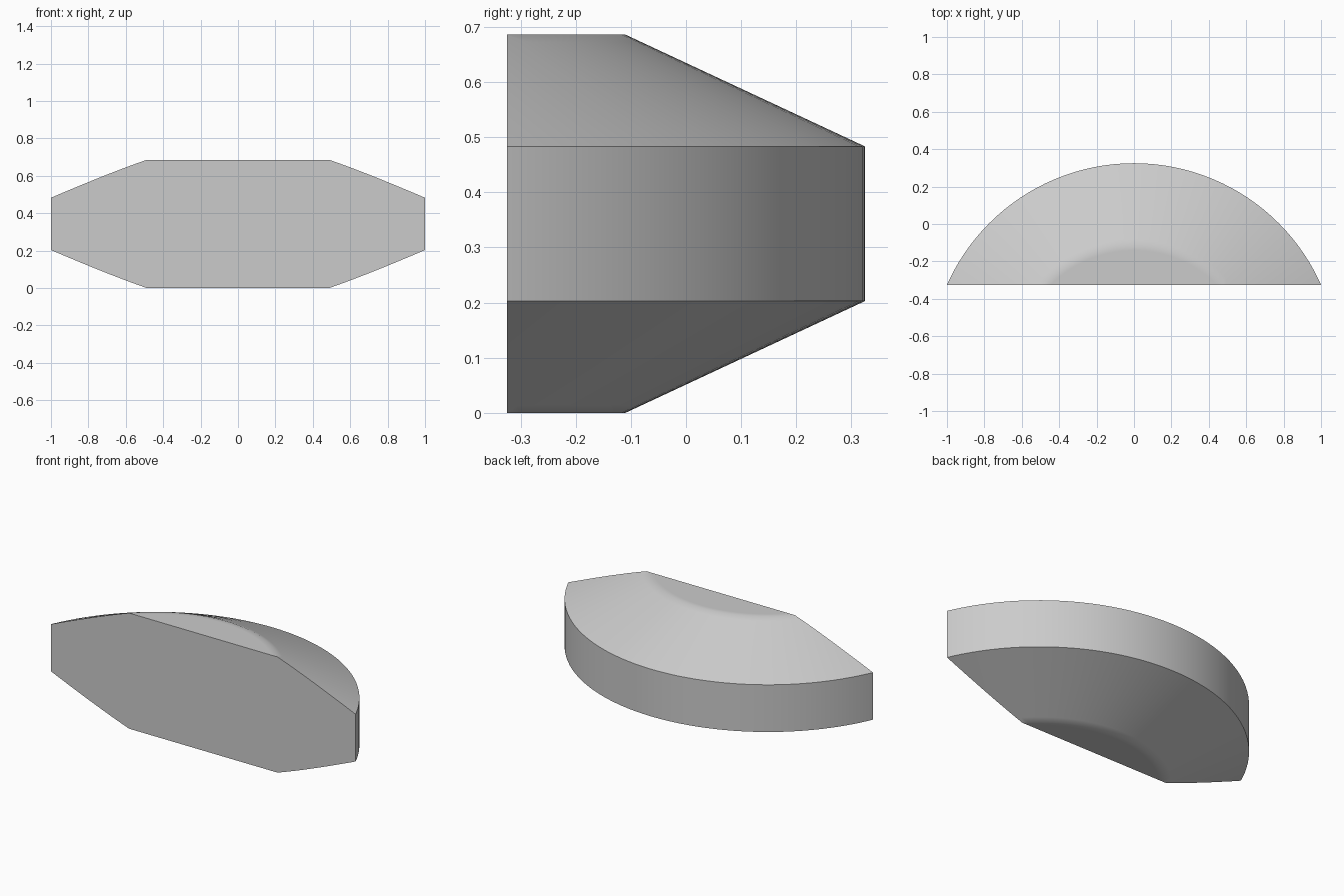
import bpy, bmesh, math
from mathutils import Matrix

cube = bpy.data.objects.get("Cube")
if cube:
    bpy.data.objects.remove(cube, do_unlink=True)

HALF_DEPTH = 0.325
RADIUS = 1.094
INNER = 0.659
HEIGHT = 0.686
RIM_LOW, RIM_HIGH = 0.203, 0.484
CENTRE_Y = HALF_DEPTH - RADIUS
SEGMENTS = 128
SOFT = 0.03  # narrow band that softens the cap edge

grey = bpy.data.materials.new("light grey")
grey.use_nodes = True
colour = (0.6, 0.6, 0.6, 1)
grey.diffuse_color = colour
grey.node_tree.nodes["Principled BSDF"].inputs["Base Color"].default_value = colour

# Half profile from the bottom cap up to the middle, then mirrored to the top
slope = RIM_LOW / (RADIUS - INNER)
lower = [(INNER - SOFT, 0), (INNER, 0), (INNER + SOFT, SOFT * slope), (RADIUS, RIM_LOW)]
profile = lower + [(r, HEIGHT - z) for r, z in reversed(lower)]

# Revolve the profile into a double-bevelled disc
bm = bmesh.new()
rings = []
for r, z in profile:
    ring = bmesh.ops.create_circle(
        bm, segments=SEGMENTS, radius=r,
        matrix=Matrix.Translation((0, CENTRE_Y, z)))["verts"]
    rings.append(ring)
for a, b in zip(rings, rings[1:]):
    for i in range(SEGMENTS):
        j = (i + 1) % SEGMENTS
        bm.faces.new((a[i], a[j], b[j], b[i]))
bm.faces.new(rings[0])
bm.faces.new(rings[-1])

# Slice off the flat front and close it
cut = bmesh.ops.bisect_plane(
    bm, geom=bm.verts[:] + bm.edges[:] + bm.faces[:],
    plane_co=(0, -HALF_DEPTH, 0), plane_no=(0, -1, 0), clear_outer=True)
edges = [e for e in cut["geom_cut"] if isinstance(e, bmesh.types.BMEdge)]
bmesh.ops.contextual_create(bm, geom=edges)
bmesh.ops.recalc_face_normals(bm, faces=bm.faces[:])

mesh = bpy.data.meshes.new("disc_segment")
bm.to_mesh(mesh)
bm.free()
mesh.materials.append(grey)
segment = bpy.data.objects.new("disc_segment", mesh)
bpy.context.collection.objects.link(segment)

# Smooth curved sides, keeping the rim and front edges crisp
bpy.ops.object.select_all(action='DESELECT')
segment.select_set(True)
bpy.context.view_layer.objects.active = segment
bpy.ops.object.shade_smooth_by_angle(angle=math.radians(30))
